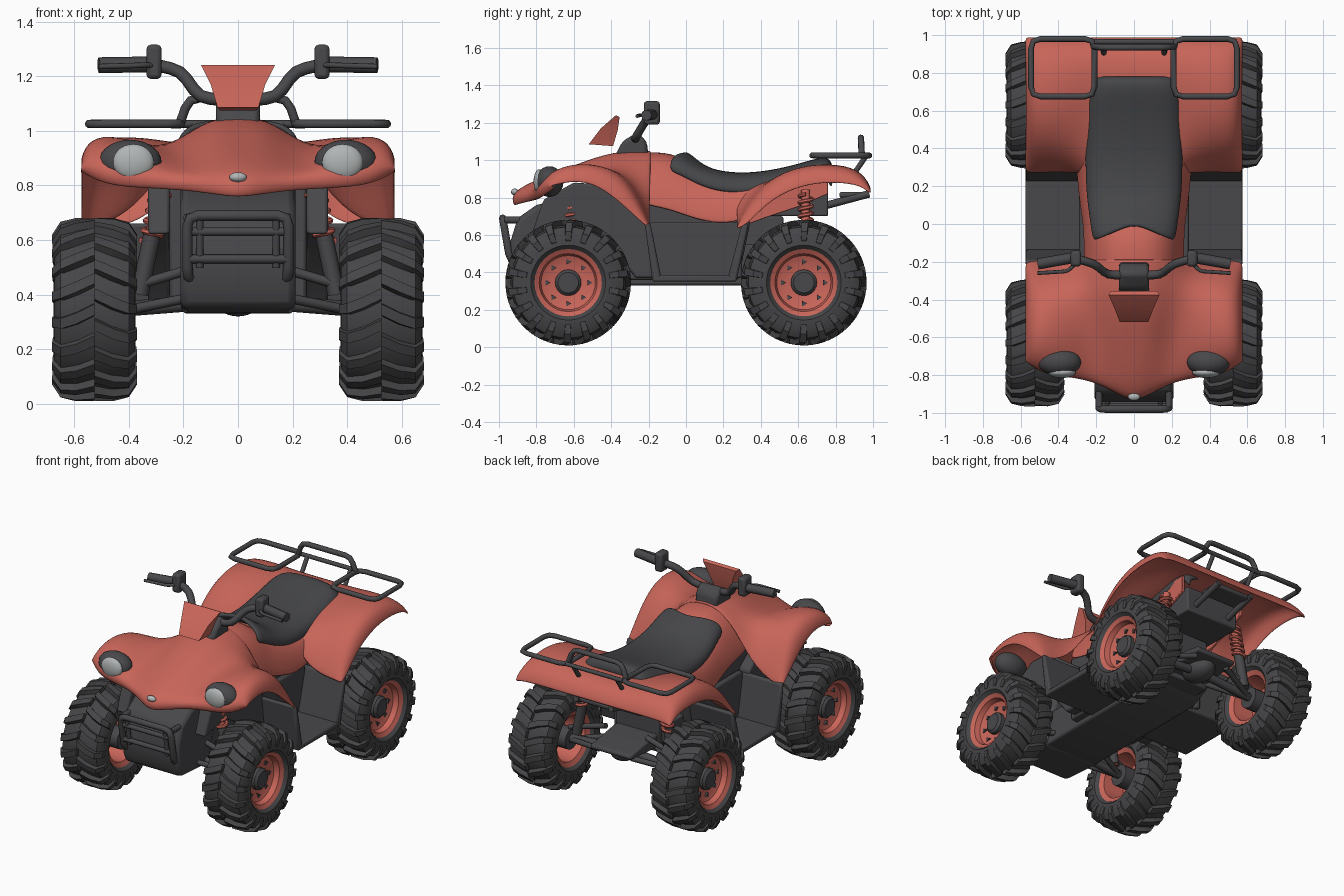
import bpy, bmesh, math
from mathutils import Vector, Matrix

if "Cube" in bpy.data.objects:
    bpy.data.objects.remove(bpy.data.objects["Cube"])


def material(name, rgb):
    m = bpy.data.materials.new(name)
    m.diffuse_color = (*rgb, 1)
    m.use_nodes = True
    m.node_tree.nodes["Principled BSDF"].inputs["Base Color"].default_value = m.diffuse_color
    return m


RED = material("red plastic", (0.58, 0.13, 0.10))
DARK = material("dark plastic", (0.065, 0.065, 0.07))
RUBBER = material("tyre rubber", (0.06, 0.06, 0.064))
SEAT = material("seat vinyl", (0.06, 0.061, 0.066))
LENS = material("lamp grey", (0.44, 0.46, 0.46))


def finish(name, bm, mat, mirror=False, angle=35, recalc=True):
    bmesh.ops.remove_doubles(bm, verts=bm.verts, dist=1e-5)
    if recalc:
        bmesh.ops.recalc_face_normals(bm, faces=bm.faces)
    me = bpy.data.meshes.new(name)
    bm.to_mesh(me)
    bm.free()
    me.materials.append(mat)
    me.shade_smooth()
    me.set_sharp_from_angle(angle=math.radians(angle))
    ob = bpy.data.objects.new(name, me)
    bpy.context.collection.objects.link(ob)
    if mirror:
        ob.modifiers.new("mirror", 'MIRROR')
    return ob


def skin(bm, rings, closed, loop=False, caps=False):
    """Join rows of points with quads."""
    vs = [[bm.verts.new(p) for p in r] for r in rings]
    n, m = len(vs), len(vs[0])
    for i in range(n if loop else n - 1):
        a, b = vs[i], vs[(i + 1) % n]
        for j in range(m if closed else m - 1):
            k = (j + 1) % m
            bm.faces.new((a[j], a[k], b[k], b[j]))
    if caps:
        bm.faces.new(vs[0])
        bm.faces.new(vs[-1])


def shell(name, xs, rows, mat, thick=0.016, nose=(), corner=()):
    """Half panel from rows of (y, x scale, heights), mirrored and smoothed."""
    bm = bmesh.new()
    rings = []
    for i, (y, s, zs) in enumerate(rows):
        push = nose[i] if i < len(nose) else 0
        back = corner[i] if i < len(corner) else 0
        rings.append([(x * s, y - push * max(0, 1 - x / 0.26) + back * max(0, (x - 0.4) / 0.17) ** 2, z)
                      for x, z in zip(xs, zs)])
    skin(bm, rings, False)
    ob = finish(name, bm, mat, True, 180, recalc=False)
    ob.modifiers["mirror"].use_clip = True
    so = ob.modifiers.new("thickness", 'SOLIDIFY')
    so.thickness, so.offset = thick, -1
    su = ob.modifiers.new("smooth", 'SUBSURF')
    su.levels = su.render_levels = 2
    return ob


def lathe(name, prof, c, mat, n=32, mirror=True, loop=False):
    """Revolve (x offset, radius) points around the x axis."""
    bm = bmesh.new()
    skin(bm, [[(c[0] + dx, c[1] + r * math.cos(2 * math.pi * k / n),
                c[2] + r * math.sin(2 * math.pi * k / n)) for k in range(n)]
              for dx, r in prof], True, loop)
    return finish(name, bm, mat, mirror)


def prism(name, prof, x0, x1, mat, mirror=False, bevel=0.012):
    """Extrude a (y, z) outline along x."""
    bm = bmesh.new()
    skin(bm, [[(x, y, z) for y, z in prof] for x in (x0, x1)], True, caps=True)
    ob = finish(name, bm, mat, mirror)
    if bevel:
        b = ob.modifiers.new("bevel", 'BEVEL')
        b.width, b.segments = bevel, 2
    return ob


def block(name, y0, y1, z0, z1, x0, x1, mat, mirror=False, bevel=0.01):
    return prism(name, [(y0, z0), (y1, z0), (y1, z1), (y0, z1)], x0, x1, mat, mirror, bevel)


def tube(name, pts, r, mat, mirror=False, cyclic=False, fillet=0.04, n=8):
    """Round bar along a path with rounded corners."""
    P, path = [Vector(p) for p in pts], []
    for i, p in enumerate(P):
        if not cyclic and i in (0, len(P) - 1):
            path.append(p)
            continue
        a, b = P[i - 1] - p, P[(i + 1) % len(P)] - p
        a = p + a.normalized() * min(fillet, a.length * 0.45)
        b = p + b.normalized() * min(fillet, b.length * 0.45)
        path += [a, (a + b + 2 * p) / 4, b] if fillet else [p]
    bm, rings, nrm, m = bmesh.new(), [], None, len(path)
    for i, p in enumerate(path):
        q0 = path[i - 1] if cyclic or i else p
        q1 = path[(i + 1) % m] if cyclic or i < m - 1 else p
        t = (q1 - q0).normalized()
        nrm = nrm or t.orthogonal()
        nrm = (nrm - t * nrm.dot(t)).normalized()
        s = t.cross(nrm)
        rings.append([p + r * (nrm * math.cos(2 * math.pi * k / n) + s * math.sin(2 * math.pi * k / n))
                      for k in range(n)])
    skin(bm, rings, True, cyclic, not cyclic)
    return finish(name, bm, mat, mirror, 50)


def ball(name, c, size, mat, mirror=False):
    bm = bmesh.new()
    bmesh.ops.create_uvsphere(bm, u_segments=24, v_segments=14, radius=1,
                              matrix=Matrix.Translation(c) @ Matrix.Diagonal((*size, 1)))
    return finish(name, bm, mat, mirror)


# wheels: tyre, chevron lugs, rim, hub
LUG = [(0.0, 0.336, 0), (0.07, 0.335, 0.1), (0.125, 0.322, 0.16), (0.156, 0.275, 0.17), (0.153, 0.23, 0.17)]
for end, y in (("front", -0.63), ("rear", 0.63)):
    c = (0.525, y, 0.345)
    half = [(0.06, 0.308), (0.125, 0.297), (0.147, 0.26), (0.15, 0.2), (0.12, 0.172)]
    lathe(end + "_tyre", [(-x, r) for x, r in half[::-1]] + half, c, RUBBER, 40, loop=True)
    bm = bmesh.new()
    for k in range(36):
        side, base = (1, -1)[k % 2], math.pi * k / 18
        rings = []
        for dx, r, a in LUG:
            ring = []
            for x, rr, w in ((dx, r, -0.06), (dx, r, 0.06), (dx * 0.84, r - 0.035, 0.08), (dx * 0.84, r - 0.035, -0.08)):
                t = base + a + w
                ring.append((c[0] + side * x, y + rr * math.cos(t), c[2] + rr * math.sin(t)))
            rings.append(ring)
        skin(bm, rings, True, caps=True)
    finish(end + "_tyre_lugs", bm, RUBBER, True, 30)
    lathe(end + "_rim", [(0.03, 0), (0.03, 0.14), (-0.115, 0.15), (-0.13, 0.18), (0.13, 0.18),
                         (0.115, 0.155), (0.08, 0.145), (0.06, 0.1), (0.06, 0)], c, RED)
    lathe(end + "_hub", [(-0.12, 0), (-0.12, 0.07), (0.085, 0.07), (0.1, 0.055), (0.1, 0)], c, DARK, 20)
    for k in range(8):
        a = math.pi * k / 4
        lathe(end + "_rim_hole", [(0.05, 0), (0.05, 0.018), (0.075, 0.018), (0.075, 0)],
              (c[0], y + 0.112 * math.cos(a), c[2] + 0.112 * math.sin(a)), DARK, 3)
    # suspension arms, axle and coil-over shock
    for dy in (-0.12, 0.12):
        tube(end + "_lower_arm", [(0.12, y + dy, 0.4), (0.42, y, 0.34)], 0.018, DARK, True)
    tube(end + "_upper_arm", [(0.15, y, 0.5), (0.42, y, 0.42)], 0.018, DARK, True)
    tube(end + "_axle", [(0, y, 0.38), (0.45, y, 0.345)], 0.028, DARK, True)
    lo, hi = Vector((0.36, y + 0.01, 0.4)), Vector((0.27, y + 0.01, 0.84))
    tube(end + "_shock_body", [lo, lo.lerp(hi, 0.5)], 0.032, DARK, True)
    tube(end + "_shock_rod", [lo, hi], 0.024, RED, True)
    coil = []
    for i in range(73):
        a = 2 * math.pi * i / 12
        coil.append(lo.lerp(hi, 0.45 + 0.5 * i / 72) + Vector((0.034 * math.cos(a), 0.034 * math.sin(a), 0)))
    tube(end + "_shock_spring", coil, 0.011, RED, True, fillet=0, n=6)

# red bodywork: hood with front fenders, tank, rear fenders
shell("front_body", (0, 0.1, 0.22, 0.35, 0.48, 0.555, 0.58), [
    (-0.80, 1, (.75, .765, .78, .785, .795, .83, .85)),
    (-0.825, 1, (.83, .83, .835, .85, .86, .875, .86)),
    (-0.72, 1, (.905, .90, .86, .925, .955, .94, .87)),
    (-0.60, 1, (.96, .965, .89, .955, .99, .965, .89)),
    (-0.48, 1, (1.015, 1.02, .93, .955, .99, .955, .87)),
    (-0.36, 1, (1.045, 1.045, .965, .94, .945, .90, .78)),
    (-0.27, 1, (1.055, 1.045, .97, .86, .84, .79, .70)),
    (-0.185, 1, (1.055, 1.045, .96, .74, .655, .64, .63))], RED,
      nose=(0.14, 0.13, 0.07, 0.03), corner=(0.09, 0.08, 0.03))
shell("tank_body", (0, 0.12, 0.2, 0.25, 0.27), [
    (-0.32, 1, (1.04, 1.03, .95, .86, .78)),
    (-0.10, 1, (1.055, 1.035, .96, .84, .74)),
    (0.00, 1.02, (1.005, .985, .91, .81, .70)),
    (0.10, 1.08, (.91, .905, .88, .79, .67)),
    (0.25, 1.14, (.87, .87, .86, .77, .65)),
    (0.42, 1.18, (.89, .89, .88, .83, .74))], RED)
shell("rear_body", (0, 0.15, 0.25, 0.33, 0.45, 0.55, 0.58), [
    (0.265, 1, (.84, .84, .80, .68, .645, .64, .635)),
    (0.33, 1, (.87, .87, .85, .80, .77, .75, .66)),
    (0.42, 1, (.89, .89, .88, .88, .88, .86, .76)),
    (0.55, 1, (.92, .92, .92, .94, .955, .94, .84)),
    (0.70, 1, (.95, .95, .955, .975, .985, .97, .88)),
    (0.85, 1, (.96, .96, .965, .975, .975, .955, .88)),
    (0.95, 1, (.925, .925, .925, .93, .93, .915, .86)),
    (0.995, 1, (.84, .84, .84, .84, .84, .835, .82))], RED)
prism("rear_fender_liner", [(.28, .64), (.42, .69), (.6, .75), (.76, .82), (.76, .93), (.5, .9), (.3, .8)],
      .225, .245, RED, True, 0.004)

# seat
shell("seat", (0, 0.12, 0.205, 0.25, 0.255), [
    (y, s, (z, z - .003, z - .02, z - .06, z - .11)) for y, s, z in
    ((-0.09, .86, 1.05), (-0.03, .9, 1.03), (0.06, .95, .98), (0.16, 1, .945), (0.3, 1.02, .93),
     (0.45, 1.02, .945), (0.6, 1.01, .98), (0.71, .97, 1.015), (0.77, .88, 1.015), (0.79, .82, .95))],
      SEAT, 0.03, nose=(-0.10, -0.07, -0.03))

# headlights and nose badge
ball("headlight_surround", (0.395, -0.73, 0.885), (0.115, 0.075, 0.082), DARK, True)
ball("headlight_lens", (0.383, -0.785, 0.885), (0.075, 0.03, 0.066), LENS, True)
ball("nose_badge", (0, -0.915, 0.83), (0.032, 0.02, 0.018), LENS)

# dark underbody
prism("frame_keel", [(-.85, .4), (-.6, .33), (.35, .33), (.48, .4), (.48, .55), (-.85, .55)], -.2, .2, DARK)
prism("middle_body", [(-.32, .36), (.28, .36), (.34, .65), (.36, .8), (.0, .74), (-.32, .8)], -.25, .25, DARK)
prism("front_grille_body", [(-.93, .42), (-.9, .35), (-.6, .33), (-.45, .85), (-.8, .76), (-.9, .69), (-.94, .56)],
      -.21, .21, DARK, bevel=0.025)
prism("inner_fender", [(-.82, .62), (-.76, .79), (-.6, .88), (-.45, .87), (-.2, .68), (-.17, .37),
                       (-.27, .37), (-.42, .56), (-.6, .66)], .25, .33, DARK, True)
block("engine", .3, .52, .36, .7, -.16, .16, DARK)
block("under_seat_box", .3, .76, .7, .87, -.2, .2, DARK)
ball("rear_axle_housing", (0, .63, .39), (.09, .12, .07), DARK)
prism("swing_arm_plate", [(.4, .38), (.8, .41), (.8, .44), (.55, .48), (.4, .48)], -.15, .15, DARK)

# foot wells with sloped ends
block("foot_floor", -.18, .27, .35, .385, .18, .575, DARK, True)
prism("foot_well_front", [(-.18, .35), (-.13, .36), (-.19, .66), (-.22, .66)], .25, .575, DARK, True)
prism("foot_well_back", [(.22, .36), (.27, .35), (.335, .66), (.30, .66)], .25, .575, DARK, True)
block("foot_well_liner", -.19, .3, .37, .67, .25, .29, DARK, True)

# front guard
tube("front_guard", [(-.16, -.87, .45), (-.185, -.94, .46), (-.185, -.98, .69), (.185, -.98, .69),
                     (.185, -.94, .46), (.16, -.87, .45)], .02, DARK)
tube("guard_brace", [(.185, -.97, .68), (.185, -.8, .68)], .018, DARK, True)
for y, z in ((-.965, .63), (-.955, .53)):
    tube("guard_bar", [(-.18, y, z), (.18, y, z)], .016, DARK)
tube("guard_upright", [(.14, -.975, .69), (.14, -.945, .5)], .014, DARK, True)

# rear rack, grab bar and tail stays
tube("rear_rack", [(.21, .675, 1.025), (.545, .675, 1.025), (.545, .98, 1.025), (.21, .98, 1.025)],
     .016, DARK, True, True, 0.05)
tube("grab_bar", [(-.215, .94, 1.02), (-.18, .935, 1.12), (.18, .935, 1.12), (.215, .94, 1.02)], .017, DARK)
tube("rack_cross_bar", [(-.21, .965, 1.025), (.21, .965, 1.025)], .014, DARK)
tube("rack_post", [(.16, .965, 1.025), (.16, .9, .93)], .014, DARK, True)
tube("tail_stay", [(.13, .66, .72), (.13, .72, .75), (.13, .98, .82)], .02, DARK, True)
block("tail_plate", .82, .97, .8, .83, -.14, .14, DARK)

# steering: column, pod, cowl, bars, grips, switch boxes, levers
prism("steering_pod", [(-.38, 1.02), (-.2, 1.02), (-.21, 1.1), (-.26, 1.15), (-.34, 1.1)], -.08, .08, DARK, bevel=.02)
bm = bmesh.new()
skin(bm, [[(-w, y, z), (w, y, z), (w * .9, y + d, z - .01), (-w * .9, y + d, z - .01)] for w, y, z, d in
          ((.075, -.52, 1.085, .13), (.10, -.455, 1.17, .09), (.135, -.375, 1.24, .02))], True, caps=True)
finish("steering_cowl", bm, RED, angle=25)
tube("handlebar", [(0, -.27, 1.11), (.14, -.27, 1.12), (.21, -.21, 1.22), (.32, -.18, 1.245), (.5, -.21, 1.24)],
     .023, DARK, True)
tube("grip", [(.33, -.18, 1.243), (.51, -.212, 1.24)], .029, DARK, True)
block("switch_box", -.225, -.14, 1.19, 1.315, .28, .335, DARK, True, 0.015)
tube("brake_lever", [(.31, -.21, 1.24), (.35, -.25, 1.24), (.51, -.26, 1.235)], .01, DARK, True, fillet=0.02)
